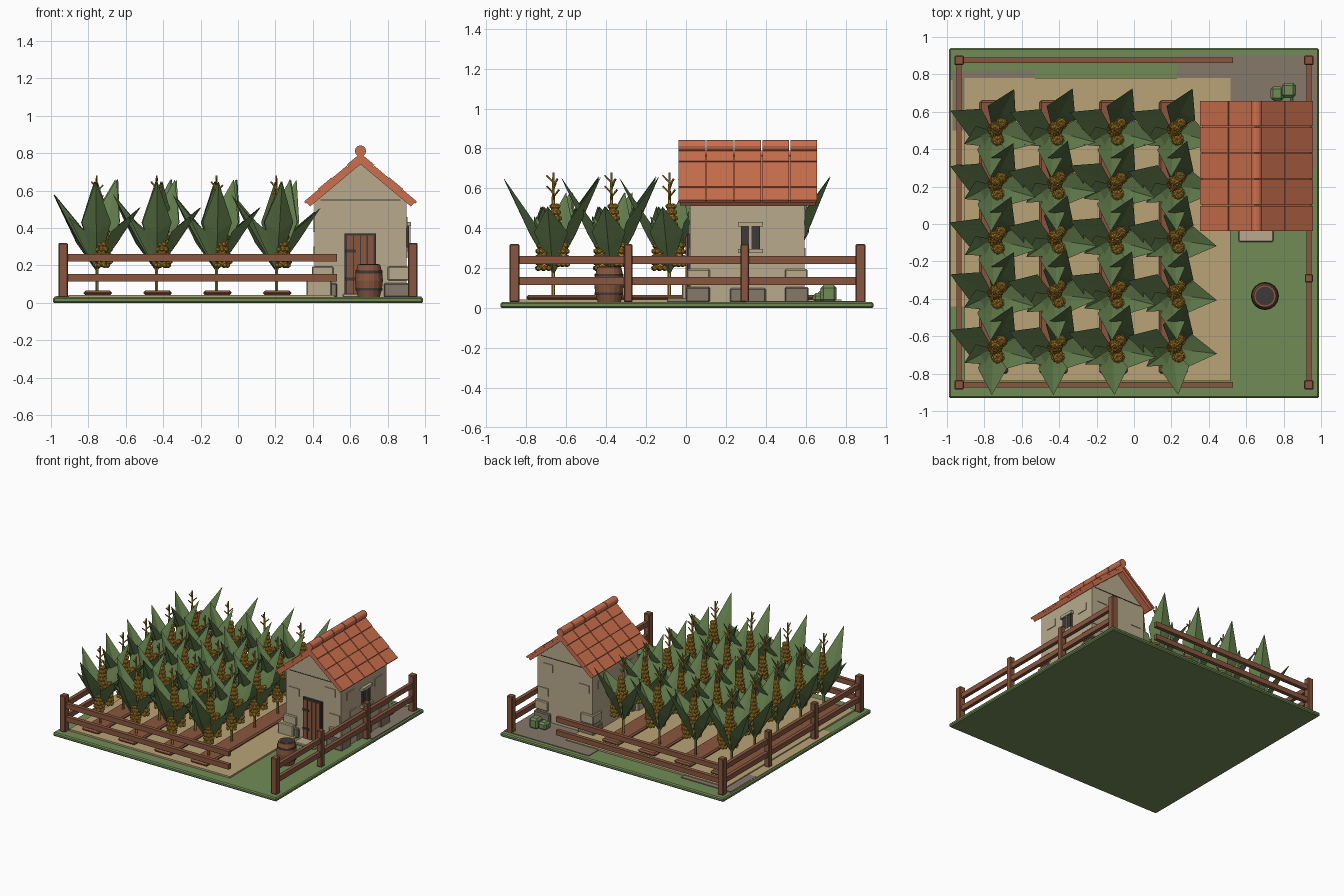
import bpy, bmesh, math, random
from mathutils import Vector, Matrix

if "Cube" in bpy.data.objects:
    bpy.data.objects.remove(bpy.data.objects["Cube"])

random.seed(4)


def mat(name, r, g, b):
    lin = [((c / 255 + 0.055) / 1.055) ** 2.4 for c in (r, g, b)]
    m = bpy.data.materials.new(name)
    m.diffuse_color = (*lin, 1)
    m.use_nodes = True
    m.node_tree.nodes["Principled BSDF"].inputs["Base Color"].default_value = m.diffuse_color
    return m


GRASS = mat("grass_green", 113, 140, 86)
LEAF = mat("leaf_green", 98, 124, 76)
ROOF = mat("roof_terracotta", 204, 112, 78)
WOOD = mat("wood_brown", 136, 86, 62)
SOIL = mat("soil_tan", 186, 163, 120)
WALL = mat("wall_plaster", 184, 170, 140)
STONE = mat("stone_grey", 134, 120, 106)
GOLD = mat("corn_gold", 190, 142, 48)
DARK = mat("dark_iron", 62, 58, 56)


def finish(name, bm, *mats, smooth=False):
    bmesh.ops.recalc_face_normals(bm, faces=bm.faces)
    me = bpy.data.meshes.new(name)
    bm.to_mesh(me)
    bm.free()
    for m in mats:
        me.materials.append(m)
    for p in me.polygons:
        p.use_smooth = smooth
    ob = bpy.data.objects.new(name, me)
    bpy.context.collection.objects.link(ob)
    return ob


def add_box(bm, lo, hi, matrix=Matrix()):
    lo, hi = Vector(lo), Vector(hi)
    m = matrix @ Matrix.Translation((lo + hi) / 2) @ Matrix.Diagonal((*(hi - lo), 1))
    bmesh.ops.create_cube(bm, size=1, matrix=m)


def boxes(name, m, items, bevel=0):
    bm = bmesh.new()
    for lo, hi in items:
        add_box(bm, lo, hi)
    ob = finish(name, bm, m)
    if bevel:
        mod = ob.modifiers.new("bevel", "BEVEL")
        mod.width, mod.segments = bevel, 1
    return ob


def add_rod(bm, a, b, r1, r2, n=6):
    a, b = Vector(a), Vector(b)
    d = b - a
    m = Matrix.Translation((a + b) / 2) @ d.to_track_quat('Z', 'Y').to_matrix().to_4x4()
    bmesh.ops.create_cone(bm, cap_ends=True, segments=n, radius1=r1, radius2=r2,
                          depth=d.length, matrix=m)


# ground, field and worn patches
boxes("ground_slab", GRASS, [((-0.99, -0.93, 0), (0.99, 0.94, 0.03))], 0.008)
boxes("field_soil", SOIL, [((-0.905, -0.84, 0.025), (0.515, 0.78, 0.043))])
boxes("edge_soil_strip", SOIL, [((-0.98, -0.44, 0.027), (-0.9, 0.77, 0.034))])
boxes("dirt_patches", STONE, [((0.23, 0.3, 0.027), (0.98, 0.9, 0.035)),
                              ((-0.97, 0.5, 0.027), (-0.53, 0.82, 0.036))])
columns = [-0.755 + 0.32 * i for i in range(4)]
rows = [-0.665 + 0.291 * j for j in range(5)]
boxes("furrows", WOOD, [((x - 0.07, -0.8, 0.04), (x + 0.08, 0.66, 0.066)) for x in columns], 0.01)

# fence
posts = [(sx * 0.935, y) for sx in (-1, 1) for y in (-0.86, -0.29, 0.295, 0.875)]
boxes("fence_posts", WOOD,
      [((x - w, y - w, 0.03), (x + w, y + w, 0.32)) for x, y in posts
       for w in [0.025 if abs(y) > 0.5 else 0.022]], 0.005)
rails = []
for z in (0.115, 0.22):
    for x in (-0.935, 0.935):
        rails.append(((x - 0.014, -0.86, z), (x + 0.014, 0.875, z + 0.04)))
    for y in (-0.86, 0.875):
        rails.append(((-0.935, y - 0.015, z), (0.53, y + 0.015, z + 0.04)))
boxes("fence_rails", WOOD, rails)


# corn plant, one shared mesh
def add_leaf(bm, deg, reach, tip_z, mid_z, half):
    a = math.radians(deg)
    d, p = Vector((math.cos(a), math.sin(a), 0)), Vector((-math.sin(a), math.cos(a), 0))
    up = Vector((0, 0, 1))
    base = bm.verts.new(up * 0.165)
    keel = bm.verts.new(d * reach * 0.47 + up * (mid_z - 0.05))
    crease = bm.verts.new(d * reach * 0.43 + up * (mid_z - 0.03))
    tip = bm.verts.new(d * reach + up * tip_z)
    for s in (-1, 1):
        edge = bm.verts.new(d * reach * 0.42 + p * half * s + up * (mid_z + 0.01))
        for mid in (keel, crease):
            bm.faces.new((base, mid, edge))
            bm.faces.new((mid, tip, edge))


def add_cob(bm, x, y, z0, z1, r):
    n = 6
    count = round((z1 - z0) / 0.026)
    add_rod(bm, (x, y, z0), (x, y, z1), r * 0.9, r * 0.6, 6)
    for k in range(count):
        t = k / (count - 1)
        rk = r * (1 - 0.55 * t * t)
        for i in range(n):
            a = math.tau * (i + 0.5 * (k % 2)) / n
            pos = (x + rk * math.cos(a), y + rk * math.sin(a), z0 + t * (z1 - z0))
            bmesh.ops.create_icosphere(bm, subdivisions=1, radius=0.0145,
                                       matrix=Matrix.Translation(pos))


def corn_plant(name):
    bm = bmesh.new()
    for leaf in ((160, 0.25, 0.58, 0.37, 0.08), (68, 0.25, 0.66, 0.42, 0.085),
                 (-12, 0.24, 0.51, 0.37, 0.085), (-88, 0.25, 0.65, 0.42, 0.078),
                 (210, 0.17, 0.46, 0.35, 0.06)):
        add_leaf(bm, *leaf)
    add_rod(bm, (0, 0, 0.05), (0, 0, 0.56), 0.009, 0.008)
    green = len(bm.faces)
    add_cob(bm, 0.012, 0.008, 0.3, 0.51, 0.03)
    add_cob(bm, 0.03, -0.05, 0.2, 0.37, 0.03)
    add_cob(bm, 0.045, 0.045, 0.22, 0.38, 0.025)
    # tassel
    add_rod(bm, (0, 0, 0.5), (0, 0, 0.68), 0.008, 0.005)
    for k in range(6):
        a = k * 2.2
        c, s, z = math.cos(a), math.sin(a), 0.54 + 0.018 * k
        add_rod(bm, (0, 0, z), (0.035 * c, 0.035 * s, z + 0.035), 0.005, 0.004, 5)
    bm.faces.ensure_lookup_table()
    for f in bm.faces[green:]:
        f.material_index = 1
    return finish(name, bm, LEAF, GOLD)


plant = corn_plant("corn_plant")
first = True
for x in columns:
    for y in rows:
        ob = plant if first else bpy.data.objects.new("corn_plant", plant.data)
        if not first:
            bpy.context.collection.objects.link(ob)
        first = False
        ob.location = (x, y, 0)
        ob.rotation_euler.z = math.radians(random.uniform(-6, 6))

# hut walls
CX, Y0, Y1 = 0.655, 0.02, 0.595
bm = bmesh.new()
profile = [(-0.245, 0.03), (0.245, 0.03), (0.245, 0.54), (0, 0.745), (-0.245, 0.54)]
face = bm.faces.new([bm.verts.new((CX + x, Y0, z)) for x, z in profile])
ext = bmesh.ops.extrude_face_region(bm, geom=[face])
bmesh.ops.translate(bm, vec=(0, Y1 - Y0, 0),
                    verts=[v for v in ext["geom"] if isinstance(v, bmesh.types.BMVert)])
bm.faces.new([v for v in face.verts]) if not face.is_valid else None
finish("hut_walls", bm, WALL)

# raised wall bricks
boxes("wall_bricks", WALL,
      [((x, y - 0.005, z), (x + 0.09, y + 0.005, z + 0.06))
       for y in (Y0, Y1) for x, z in ((0.44, 0.36), (0.76, 0.44), (0.8, 0.24))] +
      [((x - 0.005, y, z), (x + 0.005, y + 0.09, z + 0.06))
       for x in (0.41, 0.90) for y, z in ((0.09, 0.4), (0.44, 0.38), (0.13, 0.24))])
boxes("gable_lines", DARK, [((0.44, y - 0.003, 0.548), (0.87, y + 0.003, 0.553)) for y in (Y0, Y1)])

# corner stones and footing
low, high = [], []
for x in (0.41, 0.90):
    for y in (Y0, Y1):
        sx, sy = (1 if x < CX else -1), (1 if y < 0.3 else -1)
        for lst, wx, wy, out, za, zb in ((low, 0.12, 0.1, 0.02, 0.03, 0.105),
                                         (high, 0.1, 0.1, 0.015, 0.12, 0.195)):
            xs = sorted((x - sx * out, x + sx * wx))
            ys = sorted((y - sy * out, y + sy * wy))
            lst.append(((xs[0], ys[0], za), (xs[1], ys[1], zb)))
low.append(((0.8, 0.22, 0.03), (0.912, 0.4, 0.1)))
boxes("footing_stones", STONE, low, 0.006)
boxes("corner_stones", WALL, high + [((0.365, -0.02, 0.03), (0.5, 0.08, 0.13))], 0.006)
boxes("door_step", WALL, [((0.56, -0.095, 0.03), (0.745, 0.02, 0.05))], 0.005)

# door
boxes("door_frame", DARK, [((0.57, 0.005, 0.045), (0.738, 0.022, 0.372))])
boxes("door_planks", WOOD, [((0.583 + 0.037 * i, -0.002, 0.045), (0.614 + 0.037 * i, 0.01, 0.36))
                            for i in range(4)])
boxes("door_hinges", DARK, [((0.575, -0.007, z), (0.63, 0, z + 0.016)) for z in (0.12, 0.27)])

# side window
boxes("window_pane", DARK, [((0.89, 0.275, 0.295), (0.915, 0.37, 0.41))])
boxes("window_trim", WALL, [((0.89, 0.26, 0.41), (0.925, 0.385, 0.432)),
                            ((0.89, 0.26, 0.275), (0.93, 0.385, 0.296)),
                            ((0.89, 0.317, 0.295), (0.922, 0.328, 0.41))])

# roof tiles, both slopes
bm = bmesh.new()
ang, length = math.radians(40), 0.4
for s in (-1, 1):
    m = Matrix.Translation((CX, 0, 0.8)) @ Matrix.Diagonal((s, 1, 1, 1)) @ Matrix.Rotation(ang, 4, 'Y')
    add_box(bm, (0, -0.03, -0.045), (length - 0.01, 0.65, -0.012), m)
    for k in range(4):
        for j in range(5):
            y = -0.04 + 0.14 * j
            lift = 0.004 * (k % 2)
            add_box(bm, (k * 0.1, y + 0.003, -0.02), (k * 0.1 + 0.097, y + 0.137, -lift), m)
finish("roof_tiles", bm, ROOF)
bm = bmesh.new()
for j in range(5):
    y = -0.04 + 0.14 * j
    add_rod(bm, (CX, y + 0.003, 0.812), (CX, y + 0.137, 0.812), 0.03, 0.03, 12)
finish("roof_ridge", bm, ROOF)

# barrel
bm = bmesh.new()
BX, BY = 0.70, -0.385
rings = [(0.03, 0.058), (0.075, 0.07), (0.12, 0.075), (0.165, 0.07), (0.205, 0.06)]
for (za, ra), (zb, rb) in zip(rings, rings[1:]):
    add_rod(bm, (BX, BY, za), (BX, BY, zb), ra, rb, 16)
finish("barrel_body", bm, WOOD)
bm = bmesh.new()
for z, r in ((0.072, 0.0725), (0.165, 0.0725)):
    add_rod(bm, (BX, BY, z - 0.007), (BX, BY, z + 0.007), r, r, 16)
add_rod(bm, (BX, BY, 0.2), (BX, BY, 0.208), 0.05, 0.05, 16)
finish("barrel_hoops_and_lid", bm, DARK)

# bushes behind the hut
boxes("bushes", GRASS, [((0.79, 0.675, 0.03), (0.865, 0.755, 0.115)),
                        ((0.73, 0.66, 0.03), (0.8, 0.735, 0.09)),
                        ((0.75, 0.635, 0.03), (0.85, 0.69, 0.075))], 0.014)
